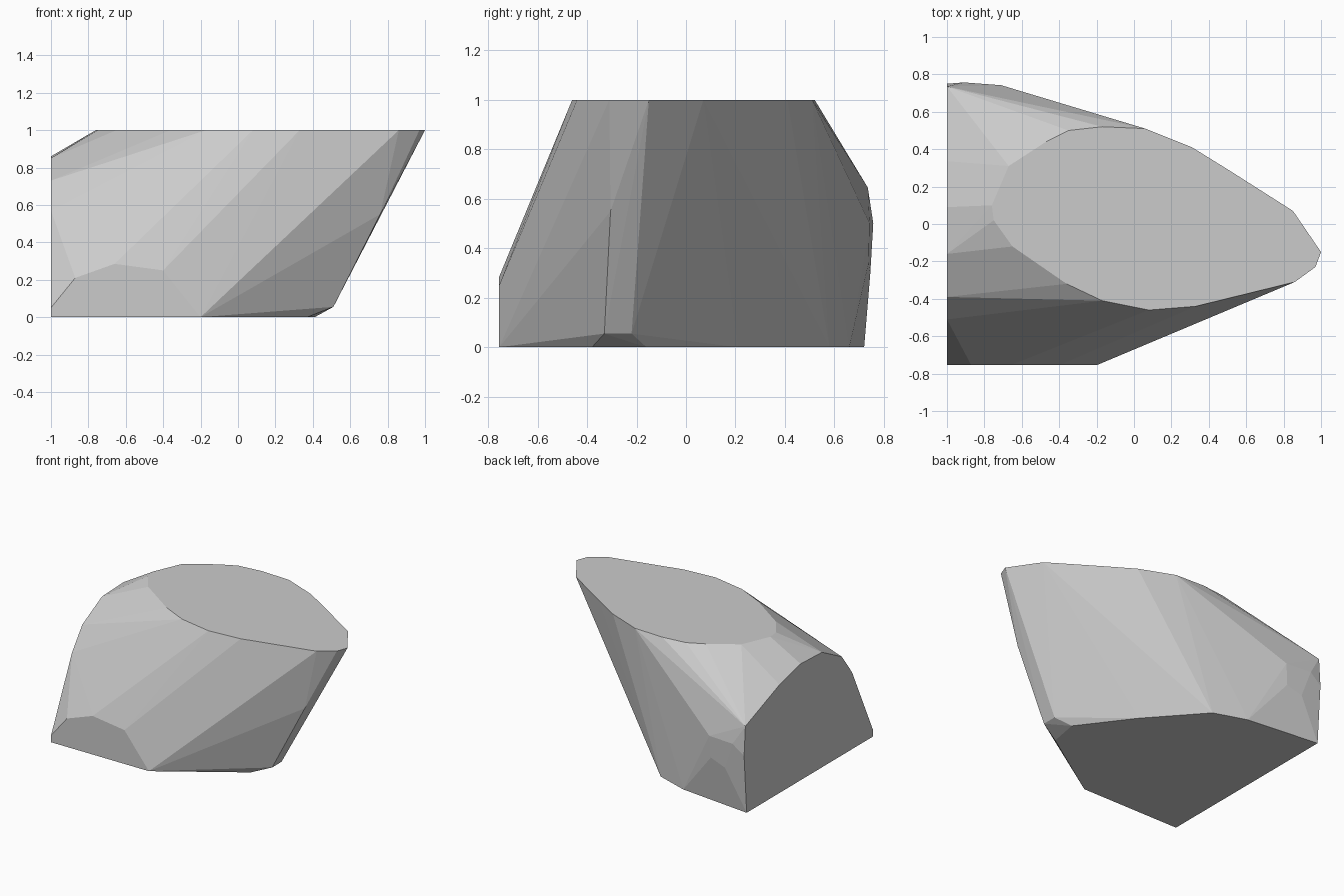
import bpy
import bmesh
import math

if "Cube" in bpy.data.objects:
    bpy.data.objects.remove(bpy.data.objects["Cube"], do_unlink=True)

# Flat cut planes of the rock
TOP_HEIGHT, LEFT_CUT, FRONT_CUT = 1.0, -1.0, -0.755

# Outline of the level top, as x and y
top_outline = [
    (-0.76, 0.1), (-0.67, 0.31), (-0.47, 0.44), (-0.35, 0.5), (-0.17, 0.52),
    (0.06, 0.51), (0.31, 0.41), (0.52, 0.28), (0.85, 0.07), (1, -0.15),
    (0.97, -0.23), (0.86, -0.31), (0.33, -0.44), (0.08, -0.46),
    (-0.17, -0.41), (-0.36, -0.32), (-0.65, -0.12), (-0.75, 0.02),
]

# Outline of the level underside, as x and y
base_outline = [
    (LEFT_CUT, FRONT_CUT), (-0.2, FRONT_CUT), (0.37, -0.38), (0.41, -0.16),
    (0.13, 0.21), (-0.2, 0.58), (-0.44, 0.66), (LEFT_CUT, 0.72),
]

# Outline of the upright end cut, as y and z
end_outline = [
    (0.75, 0.43), (0.735, 0.645), (0.336, 0.8), (0.09, 0.86),
    (-0.16, 0.85), (-0.39, 0.73), (-0.51, 0.57), (FRONT_CUT, 0.05),
]

# Outline of the upright front cut, as x and z
front_outline = [(-0.87, 0.21), (-0.66, 0.285), (-0.4, 0.25)]

# Loose corners: overhang edge, rear bulge and front shoulder
overhang_corners = [(0.51, -0.33, 0.055), (0.51, -0.22, 0.055), (0.76, -0.305, 0.55)]
rear_corners = [
    (-0.91, 0.757, 0.5), (-0.71, 0.742, 0.5),
    (-0.72, 0.738, 0.34), (-0.84, 0.745, 0.3),
]
shoulder_corners = [(-0.81, -0.53, 0.6)]


def rock_corners():
    """Place every outline on its own plane and gather the corners."""
    corners = [(x, y, TOP_HEIGHT) for x, y in top_outline]
    corners += [(x, y, 0) for x, y in base_outline]
    corners += [(LEFT_CUT, y, z) for y, z in end_outline]
    corners += [(x, FRONT_CUT, z) for x, z in front_outline]
    return corners + overhang_corners + rear_corners + shoulder_corners


def make_material(name, color):
    material = bpy.data.materials.new(name)
    material.use_nodes = True
    material.diffuse_color = color
    for node in material.node_tree.nodes:
        if node.type == "BSDF_PRINCIPLED":
            node.inputs["Base Color"].default_value = color
    return material


def make_hull(name, corners, material):
    """Wrap the corners in a convex shell and merge its flat areas."""
    bm = bmesh.new()
    for corner in corners:
        bm.verts.new(corner)
    hull = bmesh.ops.convex_hull(bm, input=bm.verts[:])
    unused = {g for g in hull["geom_interior"] + hull["geom_unused"]
              if isinstance(g, bmesh.types.BMVert)}
    bmesh.ops.delete(bm, geom=list(unused), context="VERTS")
    bmesh.ops.dissolve_limit(bm, angle_limit=math.radians(0.5),
                             verts=bm.verts[:], edges=bm.edges[:])
    bmesh.ops.recalc_face_normals(bm, faces=bm.faces[:])
    mesh = bpy.data.meshes.new(name)
    bm.to_mesh(mesh)
    bm.free()
    mesh.materials.append(material)
    rock = bpy.data.objects.new(name, mesh)
    bpy.context.collection.objects.link(rock)
    return rock


# Single faceted boulder
stone_grey = make_material("stone_grey", (0.6, 0.6, 0.6, 1))
make_hull("faceted_rock", rock_corners(), stone_grey)
